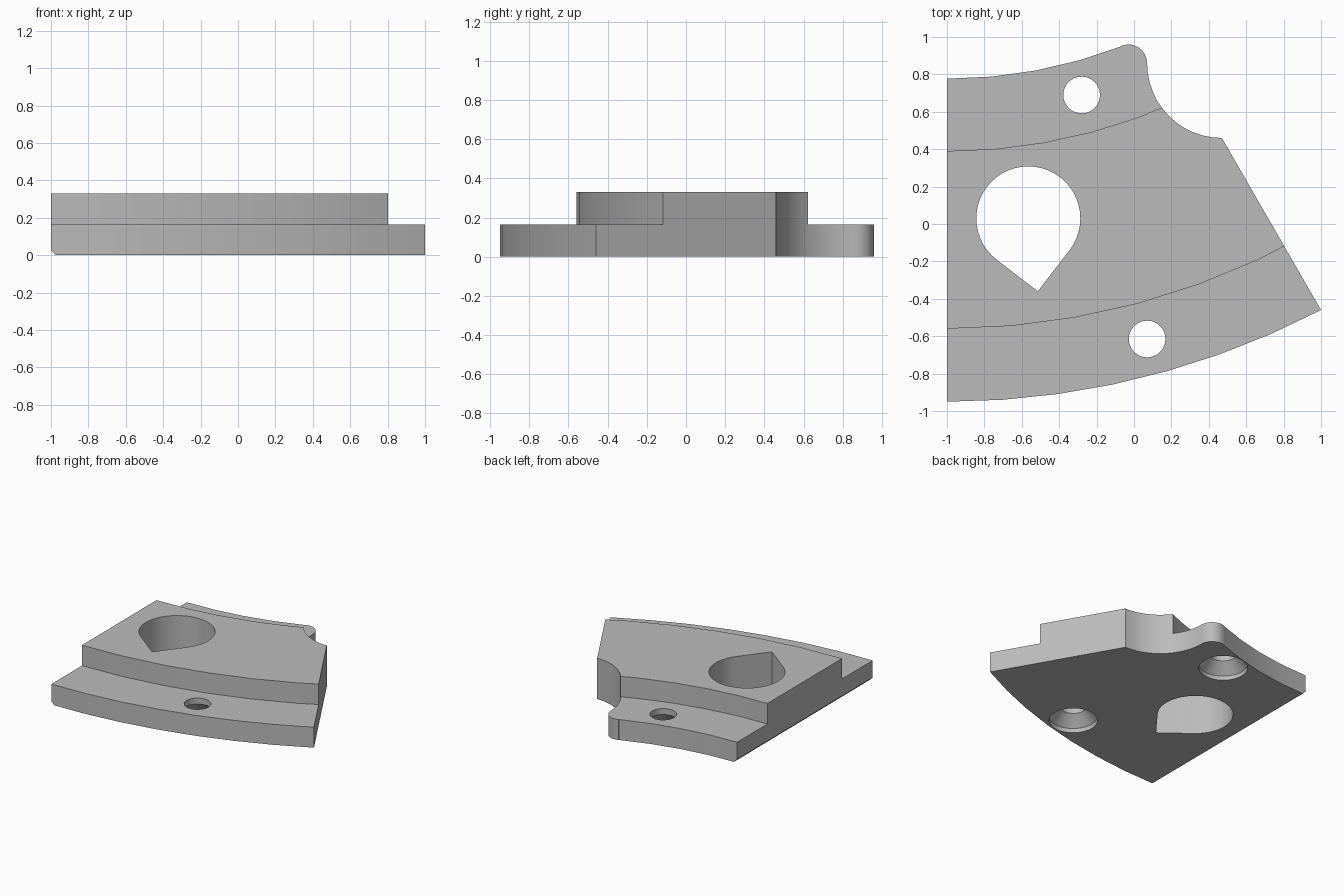
import bpy, bmesh
from math import sin, cos, pi, radians, atan2
from mathutils import Vector

if "Cube" in bpy.data.objects:
    bpy.data.objects.remove(bpy.data.objects["Cube"])

CX, CY = -1.0, 3.377             # shared centre of all sweeping arcs
R_OUT, R_IN = 4.327, 2.60        # plate edges
R_STEP_OUT, R_STEP_IN = 3.937, 2.987   # raised band edges
BASE, TOP = 0.165, 0.33

grey = bpy.data.materials.new("plain grey")
grey.use_nodes = True
colour = (0.5, 0.5, 0.5, 1)
grey.diffuse_color = colour
grey.node_tree.nodes["Principled BSDF"].inputs["Base Color"].default_value = colour


def arc(cx, cy, r, a0, a1, n):
    """Points on a circle from angle a0 to a1 in degrees."""
    angles = [radians(a0 + (a1 - a0) * i / n) for i in range(n + 1)]
    return [(cx + r * cos(a), cy + r * sin(a)) for a in angles]


def add_object(name, bm):
    bmesh.ops.recalc_face_normals(bm, faces=bm.faces)
    mesh = bpy.data.meshes.new(name)
    bm.to_mesh(mesh)
    bm.free()
    mesh.materials.append(grey)
    obj = bpy.data.objects.new(name, mesh)
    bpy.context.collection.objects.link(obj)
    return obj


def prism(name, outline, z0, z1):
    bm = bmesh.new()
    face = bm.faces.new([bm.verts.new((x, y, z0)) for x, y in outline])
    moved = bmesh.ops.extrude_face_region(bm, geom=[face])["geom"]
    verts = [v for v in moved if isinstance(v, bmesh.types.BMVert)]
    bmesh.ops.translate(bm, verts=verts, vec=(0, 0, z1 - z0))
    return add_object(name, bm)


def turned(name, x, y, profile, n=32):
    """Closed turned solid from (radius, height) pairs."""
    bm = bmesh.new()
    rings = [[bm.verts.new((px, py, z)) for px, py in arc(x, y, r, 0, 360, n)[:-1]]
             for r, z in profile]
    for low, high in zip(rings, rings[1:]):
        for i in range(n):
            j = (i + 1) % n
            bm.faces.new((low[i], low[j], high[j], high[i]))
    bm.faces.new(rings[0])
    bm.faces.new(rings[-1])
    return add_object(name, bm)


# Full-height body with scooped corner and rounded nose
outline = arc(CX, CY, R_OUT, -90, -62.47, 7)
outline += arc(0.47, 0.86, 0.40, 270, 180, 12)
outline += arc(-0.03, 0.86, 0.10, 0, 111, 8)
outline += arc(CX, CY, R_IN, -68.95, -90, 4)
body = prism("stepped_sector_plate", outline, 0, TOP)

# Ledges either side of the raised band
outer_ledge = prism("outer_ledge_cutter",
                    arc(CX, CY, R_STEP_OUT, -95, -60, 7) + arc(CX, CY, 5, -60, -95, 7),
                    BASE, 0.6)
inner_ledge = prism("inner_ledge_cutter",
                    arc(CX, CY, R_STEP_IN, -95, -65, 6) + arc(CX, CY, 2, -65, -95, 6),
                    BASE, 0.6)

# Teardrop opening pointing away from the arc centre
hole = Vector((-0.565, 0.03))
aim = atan2(hole.y - CY, hole.x - CX)
tip = hole + Vector((cos(aim), sin(aim))) * 0.278 * 2 ** 0.5
a = aim * 180 / pi
teardrop = prism("teardrop_cutter",
                 arc(hole.x, hole.y, 0.278, a + 45, a + 315, 36) + [tuple(tip)], -0.2, 0.6)

# Screw holes, countersunk from below
profile = [(0.18, -0.1), (0.18, 0.035), (0.098, 0.117), (0.098, 0.6)]
screw_inner = turned("inner_screw_cutter", -0.28, 0.69, profile)
screw_outer = turned("outer_screw_cutter", 0.07, -0.615, profile)

# Small bevel along the lower left edge
bm = bmesh.new()
ends = [[bm.verts.new((x, y, z)) for x, z in ((-1.1, -0.073), (-0.9, -0.073), (-1.1, 0.127))]
        for y in (-1.2, 1.2)]
for end in ends:
    bm.faces.new(end)
for i in range(3):
    j = (i + 1) % 3
    bm.faces.new((ends[0][i], ends[0][j], ends[1][j], ends[1][i]))
edge_bevel = add_object("edge_bevel_cutter", bm)

# Apply all cuts
cutters = [outer_ledge, inner_ledge, teardrop, screw_inner, screw_outer, edge_bevel]
bpy.context.view_layer.objects.active = body
for cutter in cutters:
    mod = body.modifiers.new(cutter.name, "BOOLEAN")
    mod.operation = "DIFFERENCE"
    mod.solver = "EXACT"
    mod.object = cutter
    bpy.ops.object.modifier_apply(modifier=mod.name)
for cutter in cutters:
    bpy.data.objects.remove(cutter)

bpy.ops.object.select_all(action="DESELECT")
body.select_set(True)
bpy.ops.object.shade_smooth_by_angle(angle=radians(30))
